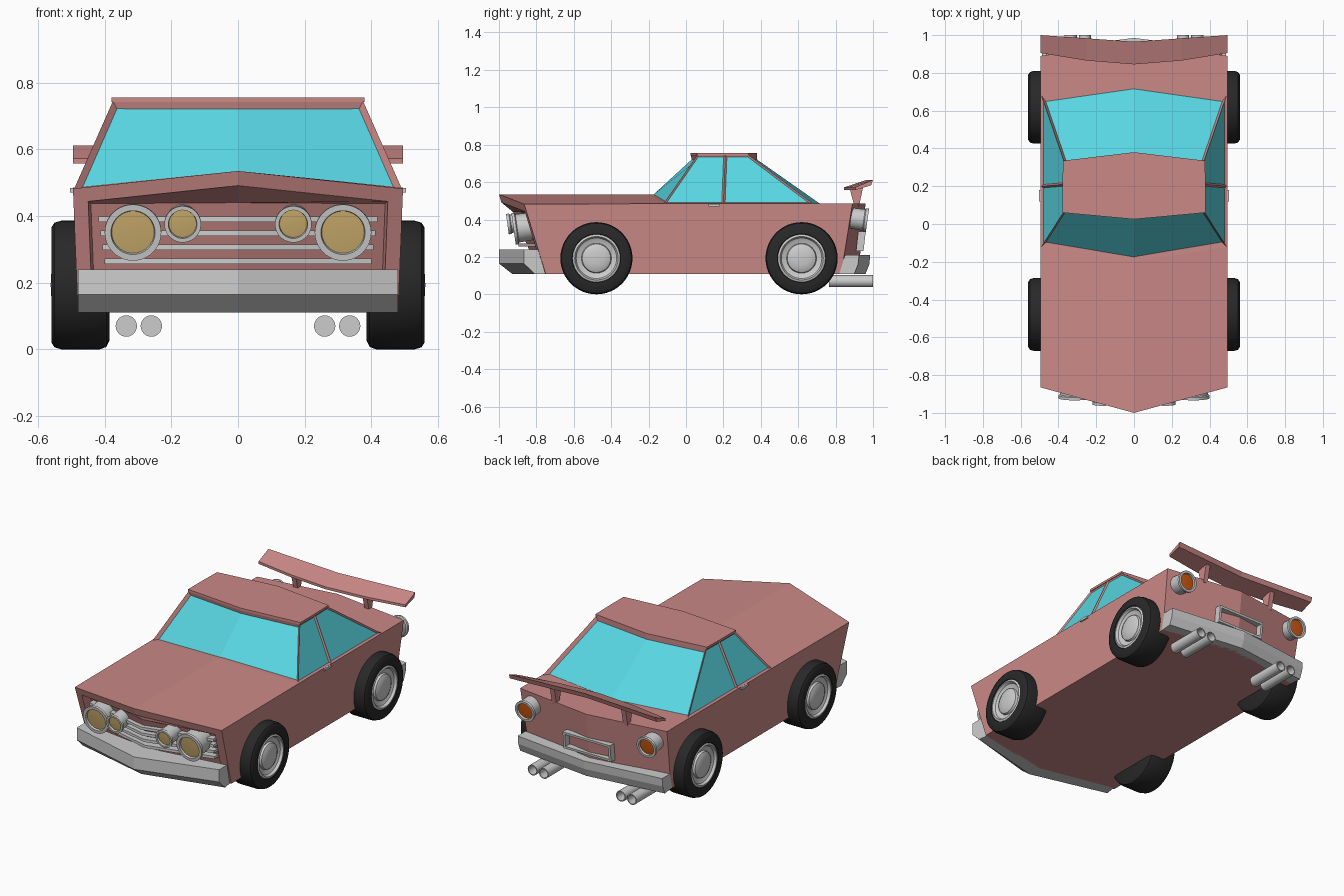
import bpy, bmesh, math
from mathutils import Matrix, Vector

if "Cube" in bpy.data.objects:
    bpy.data.objects.remove(bpy.data.objects["Cube"])


def material(name, r, g, b):
    m = bpy.data.materials.new(name)
    m.diffuse_color = [*(((c / 255 + 0.055) / 1.055) ** 2.4 for c in (r, g, b)), 1]
    m.use_nodes = True
    m.node_tree.nodes["Principled BSDF"].inputs["Base Color"].default_value = m.diffuse_color
    return m


PAINT = material("pink paint", 203, 137, 135)
GLASS = material("cyan glass", 88, 214, 226)
SILVER = material("silver", 204, 204, 204)
RUBBER = material("black rubber", 40, 40, 40)
LENS = material("amber lens", 202, 172, 108)
ORANGE = material("orange lens", 206, 88, 14)


def finish(name, bm, mats, smooth=False):
    bmesh.ops.recalc_face_normals(bm, faces=bm.faces)
    me = bpy.data.meshes.new(name)
    bm.to_mesh(me)
    bm.free()
    for m in mats:
        me.materials.append(m)
    ob = bpy.data.objects.new(name, me)
    bpy.context.collection.objects.link(ob)
    if smooth:
        bpy.ops.object.select_all(action='DESELECT')
        ob.select_set(True)
        bpy.context.view_layer.objects.active = ob
        bpy.ops.object.shade_smooth_by_angle(angle=math.radians(35))
    return ob


def loft(bm, rings):
    """Closed loops joined in order and capped; returns the side faces per gap."""
    vs = [[bm.verts.new(p) for p in r] for r in rings]
    n = len(vs[0])
    sides = [[bm.faces.new((a[i], a[(i + 1) % n], b[(i + 1) % n], b[i])) for i in range(n)]
             for a, b in zip(vs, vs[1:])]
    bm.faces.new(vs[0])
    bm.faces.new(vs[-1])
    bmesh.ops.recalc_face_normals(bm, faces=bm.faces)
    bm.normal_update()
    return sides


def flip(ring):
    return [(-x, y, z) for x, y, z in ring]


def loft_object(name, rings, mat):
    bm = bmesh.new()
    loft(bm, rings)
    return finish(name, bm, [mat])


def lathe(name, profile, places, mats, seg=40):
    """Profile rows (radius, height, material) spun at each place and mirrored in x."""
    bm = bmesh.new()
    for mat in places:
        for s in (1, -1):
            m = Matrix.Diagonal((s, 1, 1, 1)) @ mat
            prev = None
            for r, h, mi in profile:
                if r == 0:
                    cur = [bm.verts.new(m @ Vector((0, 0, h)))] * seg
                else:
                    cur = [bm.verts.new(m @ Vector((r * math.cos(t), r * math.sin(t), h)))
                           for t in (2 * math.pi * k / seg for k in range(seg))]
                if prev:
                    for k in range(seg):
                        q = (prev[k], prev[k - 1], cur[k - 1], cur[k])
                        bm.faces.new(list(dict.fromkeys(q))).material_index = mi
                prev = cur
    return finish(name, bm, mats, True)


def box(bm, x, y, z):
    m = Matrix.Translation([sum(a) / 2 for a in (x, y, z)]) @ Matrix.Diagonal(
        [x[1] - x[0], y[1] - y[0], z[1] - z[0], 1])
    return bmesh.ops.create_cube(bm, size=1, matrix=m)['verts']


# body shell with recessed grille opening
edge = [(.495, -.865, .482), (.495, -.12, .485), (.495, .5, .485),
        (.495, .89, .485), (.48, .83, .11), (.48, -.75, .11)]
mid = [(0, -1, .535), (0, -.2, .535), (0, .5, .485),
       (0, .96, .485), (0, .92, .11), (0, -.85, .11)]
bm = bmesh.new()
sides = loft(bm, [flip(edge), mid, edge])
front = [gap[5] for gap in sides]
bmesh.ops.inset_region(bm, faces=front, thickness=.045, depth=0, use_even_offset=True)
bmesh.ops.inset_region(bm, faces=front, thickness=.008, depth=0, use_even_offset=True)
for v in {v for f in front for v in f.verts}:
    v.co.y += .06
    v.co.z = min(v.co.z, .44)
finish("body", bm, [PAINT])

# cabin with recessed windows
half_low = [(.49, -.12, .485), (.49, .2, .485), (.49, .68, .485)]
half_top = [(.375, .06, .745), (.375, .21, .745), (.372, .335, .745)]
low = [(0, -.2, .535)] + half_low + [(0, .75, .485)] + flip(half_low)[::-1]
top = [(0, .025, .745)] + half_top + [(0, .38, .745)] + flip(half_top)[::-1]
bm = bmesh.new()
panes = loft(bm, [low, top])[0]
for group, depth in (((0, 7), -.02), ((3, 4), -.02), ((1,), -.008), ((2,), -.008),
                     ((5,), -.008), ((6,), -.008)):
    faces = [panes[i] for i in group]
    bm.normal_update()
    bmesh.ops.inset_region(bm, faces=faces, thickness=.014 if depth < -.01 else .009,
                           depth=depth, use_even_offset=True)
    for f in faces:
        f.material_index = 1
finish("cabin", bm, [PAINT, GLASS])
loft_object("roof", [[(x * 1.01, y, z) for x, y, _ in top] for z in (.742, .756)], PAINT)

# bumpers
fe = [(.48, -.79, .24), (.48, -.867, .24), (.48, -.867, .165), (.48, -.81, .11), (.47, -.74, .11)]
fm = [(0, -.86, .24), (0, -1, .24), (0, -1, .165), (0, -.93, .11), (0, -.84, .11)]
loft_object("front_bumper", [flip(fe), fm, fe], SILVER)
re = [(.487, .85, .21), (.487, .925, .21), (.487, .92, .16), (.487, .90, .11), (.48, .82, .11)]
rm = [(0, .92, .21), (0, .985, .21), (0, .98, .16), (0, .96, .11), (0, .9, .11)]
loft_object("rear_bumper", [flip(re), rm, re], SILVER)

# grille bars
bm = bmesh.new()
for k in range(4):
    z, w = .39 - .042 * k, .418 - .006 * k
    dy = .013 * k

    def ring(x, y):
        return [(x, y + dy, z - .008), (x, y + dy, z + .008),
                (x, y + dy + .06, z + .008), (x, y + dy + .06, z - .008)]
    loft(bm, [ring(-w, -.835), ring(0, -.935), ring(w, -.835)])
finish("grille_bars", bm, [SILVER])

# lamps
TILT = math.radians(98)


def lamp(name, x, y, z, r, lens, angle):
    profile = [(0, -.12, 0), (r * .85, -.12, 0), (r * .9, -.02, 0), (r, -.015, 0), (r, 0, 0),
               (r * .78, 0, 0), (r * .75, -.012, 0), (0, -.008, 1)]
    lathe(name, profile, [Matrix.Translation((x, y, z)) @ Matrix.Rotation(angle, 4, 'X')],
          [SILVER, lens])


lamp("outer_headlights", .315, -.922, .35, .085, LENS, TILT)
lamp("inner_headlights", .166, -.955, .375, .055, LENS, TILT)
lamp("tail_lights", .41, .97, .395, .064, ORANGE, -TILT)

# wheels
wheel = [(0, .385, 0), (.165, .385, 0), (.186, .395, 0), (.193, .415, 0), (.193, .53, 0),
         (.187, .55, 0), (.172, .56, 0), (.13, .56, 0), (.127, .556, 0), (.116, .56, 1),
         (.108, .545, 1), (.098, .54, 1), (.08, .535, 1), (.076, .548, 1), (.06, .556, 1),
         (.035, .56, 1), (0, .562, 1)]
lathe("wheels", wheel, [Matrix.Translation((0, y, .193)) @ Matrix.Rotation(math.pi / 2, 4, 'Y')
                        for y in (-.479, .618)], [RUBBER, SILVER], 48)

# exhaust pipes
pipe = [(0, 0, 0), (.032, 0, 0), (.032, .235, 0), (.026, .235, 0), (.025, .1, 0), (0, .1, 0)]
lathe("exhaust_pipes", pipe, [Matrix.Translation((x, .765, .07)) @ Matrix.Rotation(-math.pi / 2, 4, 'X')
                              for x in (.26, .335)], [SILVER], 24)

# spoiler wing and its legs
wing = [[(x, f, .557), (x, f, .572), (x, r, .612), (x, r - .01, .583)]
        for x, f, r in ((-.495, .905, 1), (-.25, .865, .983), (0, .845, .965),
                        (.25, .865, .983), (.495, .905, 1))]
loft_object("spoiler_wing", wing, PAINT)
bm = bmesh.new()
for x in (-.24, .24):
    loft(bm, [[(x + d, .9, .47), (x + d, .875, .568), (x + d, .95, .588), (x + d, .925, .47)]
              for d in (-.015, .015)])
finish("spoiler_legs", bm, [PAINT])

# rear plate frame, leaning with the rear panel
bm = bmesh.new()
for x, z in (((-.16, .16), (.322, .336)), ((-.16, .16), (.232, .246)),
             ((-.16, -.146), (.246, .322)), ((.146, .16), (.246, .322))):
    for v in box(bm, x, (.915, .955), z):
        v.co.y += (v.co.z - .284) * .11
finish("plate_frame", bm, [SILVER])

# door handles
bm = bmesh.new()
for s in (1, -1):
    box(bm, sorted((s * .48, s * .504)), (.12, .18), (.47, .484))
finish("door_handles", bm, [SILVER])
